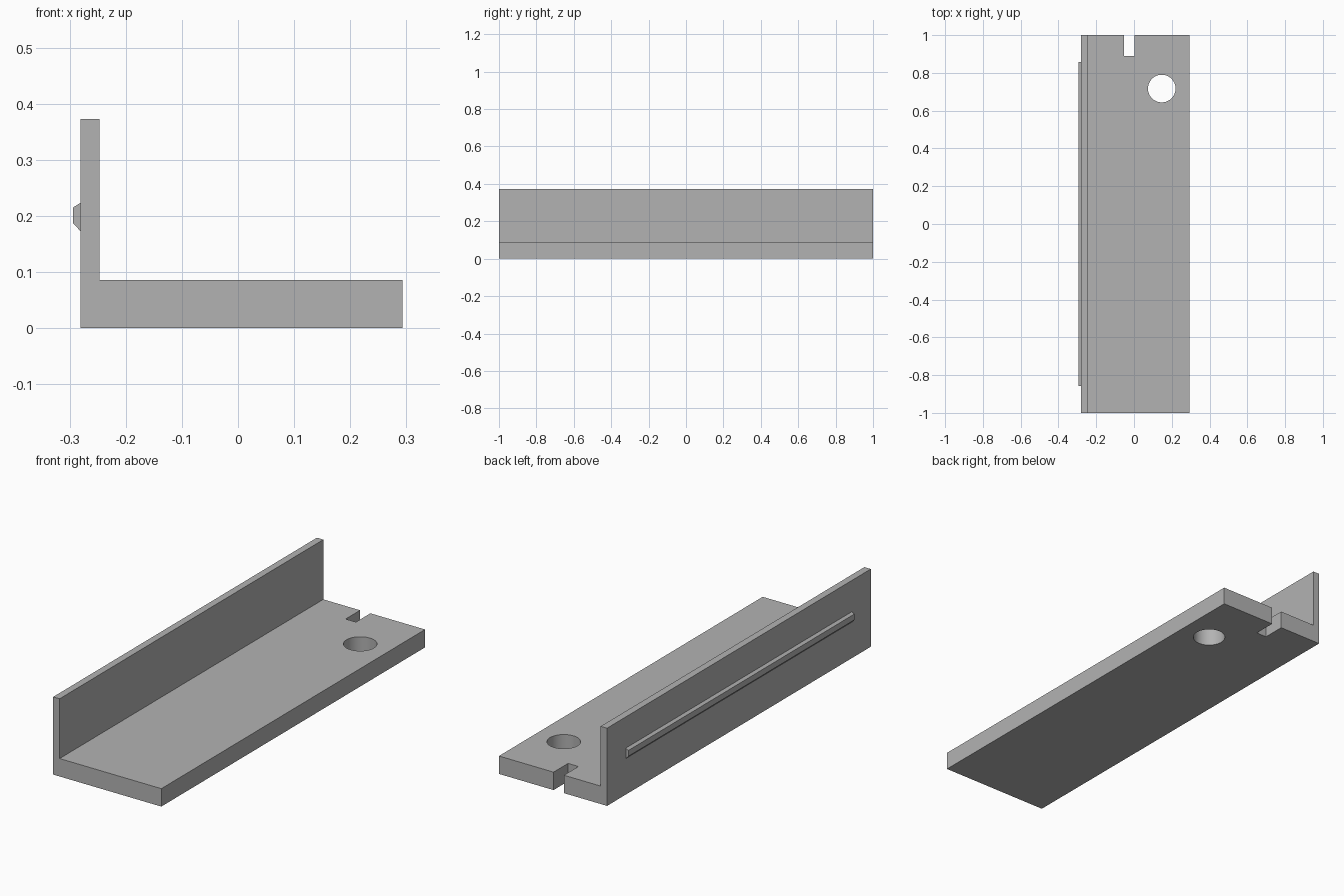
import bpy
import bmesh

cube = bpy.data.objects.get("Cube")
if cube:
    bpy.data.objects.remove(cube, do_unlink=True)

grey = bpy.data.materials.new("plain_grey")
grey.use_nodes = True
colour = (0.45, 0.45, 0.45, 1)
grey.diffuse_color = colour
grey.node_tree.nodes["Principled BSDF"].inputs["Base Color"].default_value = colour


def extrude_profile(name, points, y0, y1):
    """Extrude an x-z profile along y."""
    bm = bmesh.new()
    face = bm.faces.new([bm.verts.new((x, y0, z)) for x, z in points])
    moved = bmesh.ops.extrude_face_region(bm, geom=[face])["geom"]
    verts = [v for v in moved if isinstance(v, bmesh.types.BMVert)]
    bmesh.ops.translate(bm, vec=(0, y1 - y0, 0), verts=verts)
    bmesh.ops.recalc_face_normals(bm, faces=bm.faces)
    mesh = bpy.data.meshes.new(name)
    bm.to_mesh(mesh)
    bm.free()
    obj = bpy.data.objects.new(name, mesh)
    bpy.context.collection.objects.link(obj)
    mesh.materials.append(grey)
    return obj


def cut(target, cutter):
    """Subtract the cutter from the target and remove it."""
    cutter.hide_render = True
    mod = target.modifiers.new("cut", "BOOLEAN")
    mod.operation = "DIFFERENCE"
    mod.solver = "EXACT"
    mod.object = cutter
    bpy.ops.object.select_all(action="DESELECT")
    bpy.context.view_layer.objects.active = target
    target.select_set(True)
    bpy.ops.object.modifier_apply(modifier=mod.name)
    bpy.data.objects.remove(cutter, do_unlink=True)


# L-shaped body: thick base with a thin upright wall
left, inner, right = -0.281, -0.247, 0.293
base, top = 0.086, 0.373
body = extrude_profile("angle_body", [
    (left, 0), (right, 0), (right, base),
    (inner, base), (inner, top), (left, top)], -1, 1)

# Round hole through the base
bpy.ops.mesh.primitive_cylinder_add(vertices=64, radius=0.073, depth=0.4,
                                    location=(0.147, 0.717, 0))
hole = bpy.context.object
hole.name = "hole_cutter"
hole.data.materials.append(grey)
cut(body, hole)

# Slot in the back edge of the base
slot = extrude_profile("slot_cutter", [
    (-0.052, -0.1), (0.003, -0.1), (0.003, 0.2), (-0.052, 0.2)], 0.89, 1.1)
cut(body, slot)
bpy.ops.object.shade_smooth_by_angle()

# Tapered rib along the outside of the wall
extrude_profile("wall_rib", [
    (left, 0.173), (left, 0.223), (-0.294, 0.215), (-0.294, 0.187)], -0.857, 0.857)
